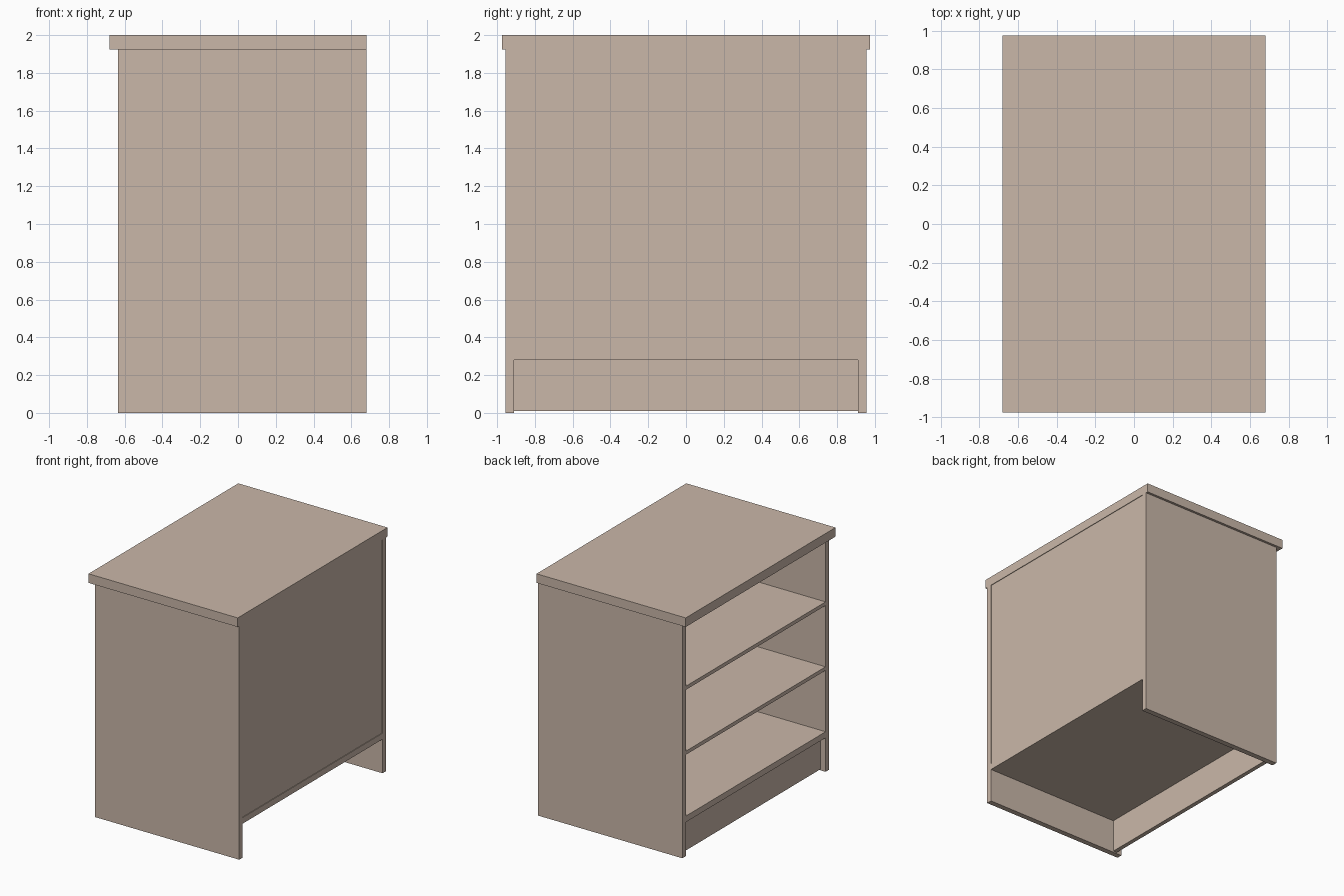
import bpy

# Remove the default cube
cube = bpy.data.objects.get("Cube")
if cube:
    bpy.data.objects.remove(cube, do_unlink=True)

# Single beige laminate colour
BEIGE = (0.59, 0.475, 0.395, 1.0)
laminate = bpy.data.materials.new("beige_laminate")
laminate.use_nodes = True
laminate.diffuse_color = BEIGE
bsdf = next(n for n in laminate.node_tree.nodes if n.type == "BSDF_PRINCIPLED")
bsdf.inputs["Base Color"].default_value = BEIGE


def board(name, x, y, z):
    """Flat board spanning the given (low, high) ranges."""
    bpy.ops.mesh.primitive_cube_add(size=1)
    obj = bpy.context.object
    obj.name = name
    spans = (x, y, z)
    obj.location = [(lo + hi) / 2 for lo, hi in spans]
    obj.scale = [hi - lo for lo, hi in spans]
    bpy.ops.object.transform_apply(location=True, rotation=False, scale=True)
    obj.data.materials.append(laminate)
    return obj


OPEN_X, BACK_X = -0.635, 0.68     # open side and closed side of the carcass
INNER_Y, OUTER_Y = 0.91, 0.955    # end panel faces
UNDER_TOP = 1.925
REAR_INSIDE = 0.655
inside = (-INNER_Y, INNER_Y)

# Worktop overhangs the open side and both ends
board("worktop", (-BACK_X, BACK_X), (-0.975, 0.975), (UNDER_TOP, 2.0))

# End panels
board("front_end_panel", (OPEN_X, BACK_X), (-OUTER_Y, -INNER_Y), (0, UNDER_TOP))
board("rear_end_panel", (OPEN_X, BACK_X), (INNER_Y, OUTER_Y), (0, UNDER_TOP))

# Bottom board, closing panel and recessed kickboard
board("bottom_board", (OPEN_X, BACK_X), inside, (0.28, 0.33))
board("closing_panel", (REAR_INSIDE, BACK_X - 0.005), inside, (0.33, UNDER_TOP))
board("kickboard", (-0.59, -0.555), inside, (0.01, 0.28))

# Shelves
for name, top in (("lower_shelf", 0.865), ("upper_shelf", 1.4)):
    board(name, (OPEN_X, REAR_INSIDE), inside, (top - 0.03, top))
